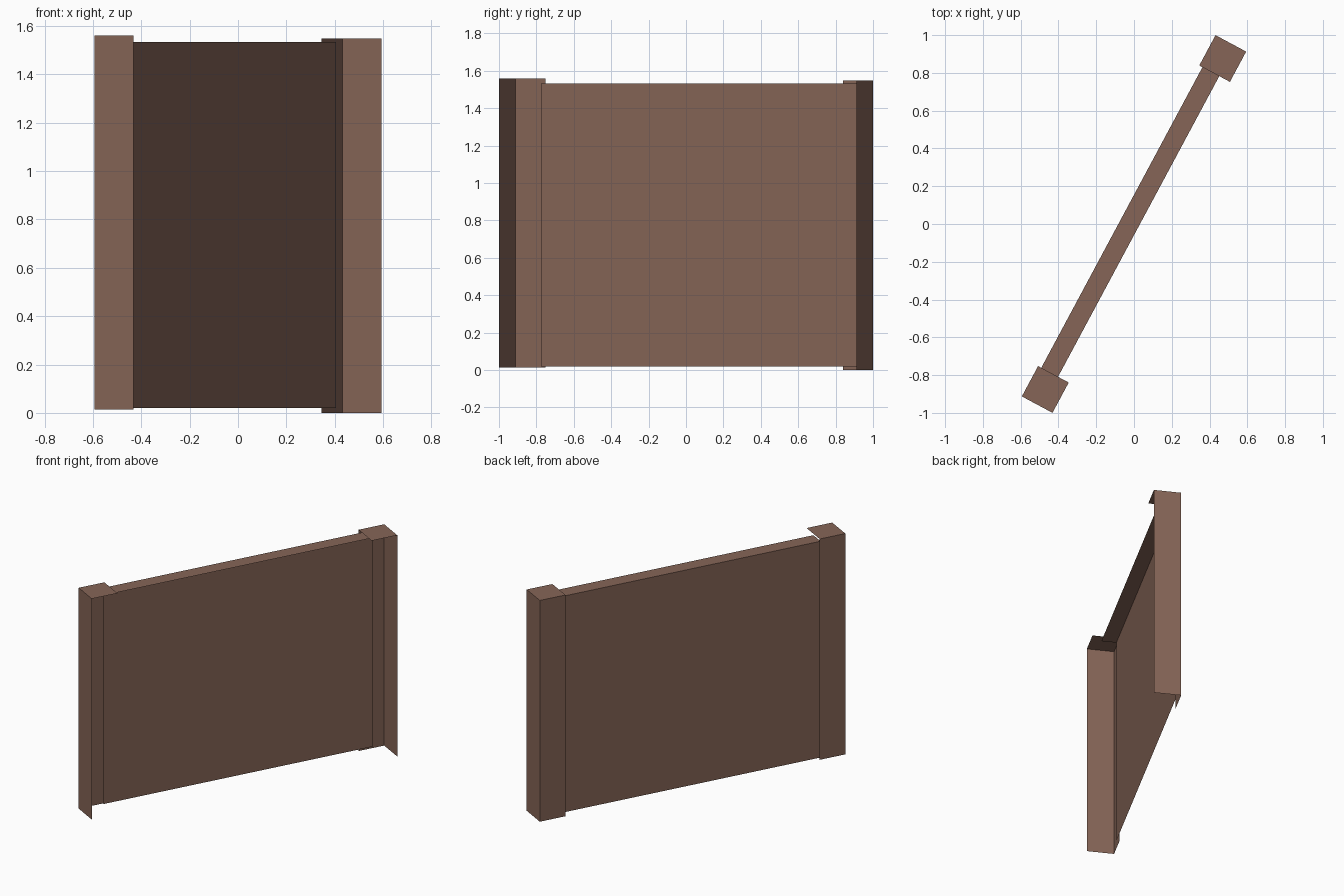
import bpy
import math
from mathutils import Matrix

if "Cube" in bpy.data.objects:
    bpy.data.objects.remove(bpy.data.objects["Cube"])

brown = bpy.data.materials.new("warm brown")
brown.diffuse_color = (0.238, 0.130, 0.095, 1)
brown.use_nodes = True
brown.node_tree.nodes["Principled BSDF"].inputs["Base Color"].default_value = brown.diffuse_color

# local x runs along the fence, local y across it; then turn the whole run
TURN = Matrix.Rotation(math.radians(61.8), 4, 'Z')


def open_box(name, x0, x1, y0, y1, z0, z1, sides):
    """Box shell that keeps only the named sides (the model is an open shell)."""
    verts = [(x, y, z) for z in (z0, z1)
             for x, y in ((x0, y0), (x1, y0), (x1, y1), (x0, y1))]
    quads = {"top": (4, 5, 6, 7), "start": (3, 0, 4, 7),
             "end": (1, 2, 6, 5), "back": (2, 3, 7, 6)}
    mesh = bpy.data.meshes.new(name)
    mesh.from_pydata(verts, [], [quads[s] for s in sides])
    used = {i for p in mesh.polygons for i in p.vertices}
    # drop corners that no face uses
    remap = {v: i for i, v in enumerate(sorted(used))}
    faces = [[remap[i] for i in p.vertices] for p in mesh.polygons]
    mesh.clear_geometry()
    mesh.from_pydata([verts[v] for v in sorted(used)], [], faces)
    mesh.transform(TURN)
    mesh.update()
    mesh.materials.append(brown)
    obj = bpy.data.objects.new(name, mesh)
    bpy.context.collection.objects.link(obj)
    return obj


# end posts: top, outer end and back only
open_box("near_post", -1.085, -0.903, -0.092, 0.092, 0.015, 1.56,
         ("top", "start", "back"))
open_box("far_post", 0.903, 1.085, -0.092, 0.092, 0.0, 1.548,
         ("top", "end", "back"))

# wall panel: top and back only, its ends tucked into the posts
open_box("wall_panel", -0.919, 0.995, -0.028, 0.073, 0.02, 1.533,
         ("top", "back"))
